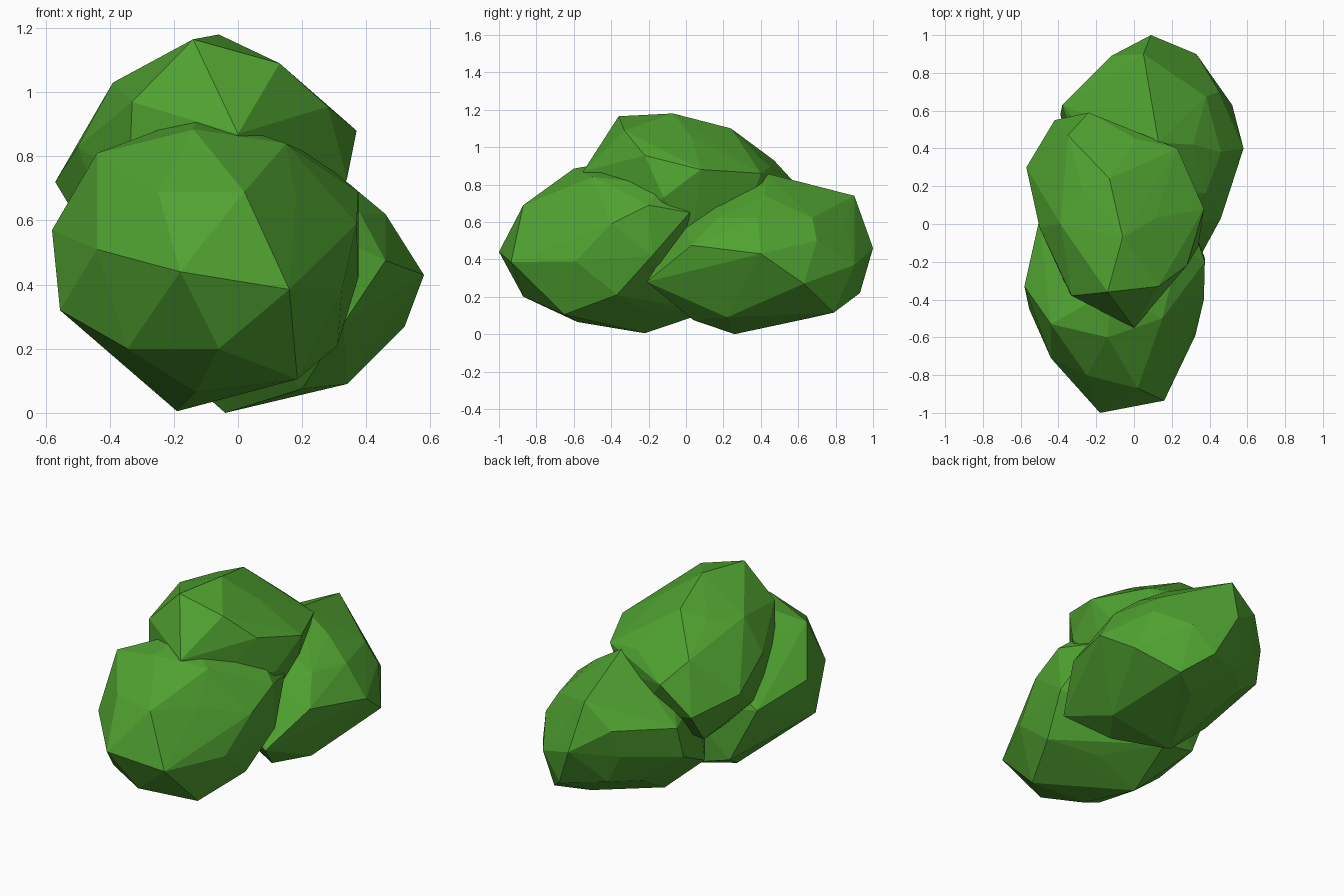
import bpy, bmesh
from mathutils import Vector

leaf = bpy.data.materials.new("leaf_green")
leaf.diffuse_color = (0.08, 0.36, 0.03, 1)


def leaf_clump(name, centre, radii, corners, fill=0.85):
    """Faceted ellipsoid whose nearest vertices are pulled to the given corners."""
    c, r = Vector(centre), Vector(radii)
    bm = bmesh.new()
    bmesh.ops.create_icosphere(bm, subdivisions=2, radius=1)
    free = [v.co.normalized() for v in bm.verts]
    bm.clear()
    pts = []
    for p in map(Vector, corners):
        d = Vector([(p[i] - c[i]) / r[i] for i in range(3)]).normalized()
        free.remove(max(free, key=d.dot))
        pts.append(p)
    pts += [c + d * r * fill for d in free]
    # Close as a clean convex faceted shell
    for p in pts:
        bm.verts.new(p)
    bmesh.ops.convex_hull(bm, input=bm.verts[:])
    bmesh.ops.delete(bm, geom=[v for v in bm.verts if not v.link_faces], context='VERTS')
    bmesh.ops.recalc_face_normals(bm, faces=bm.faces[:])
    me = bpy.data.meshes.new(name)
    bm.to_mesh(me)
    bm.free()
    me.materials.append(leaf)
    ob = bpy.data.objects.new(name, me)
    bpy.context.collection.objects.link(ob)
    return ob


# Front clump
leaf_clump("front_clump", (-0.1, -0.38, 0.46), (0.48, 0.62, 0.46), [
    (-0.18, -1.0, 0.44), (0.16, -0.935, 0.385), (-0.06, -0.87, 0.2),
    (0.02, -0.87, 0.69), (-0.25, -0.8, 0.69), (-0.345, -0.7, 0.2),
    (0.325, -0.59, 0.39), (0.185, -0.65, 0.105), (-0.14, -0.6, 0.885),
    (0.15, -0.5, 0.84), (-0.44, -0.53, 0.81), (-0.44, -0.71, 0.51),
    (-0.58, -0.33, 0.57), (-0.555, -0.45, 0.32), (-0.19, -0.22, 0.005),
    (0.375, -0.2, 0.69), (0.37, -0.4, 0.59), (0.31, -0.37, 0.21),
    (-0.12, -0.35, 0.93), (0.24, -0.13, 0.8), (0.3, 0.02, 0.65),
    (-0.5, 0.03, 0.5), (-0.12, 0.12, 0.12), (-0.35, 0.08, 0.18),
    (0.375, -0.18, 0.42), (-0.13, -0.58, 0.065)])

# Back clump
leaf_clump("back_clump", (0.1, 0.42, 0.43), (0.48, 0.6, 0.43), [
    (0.58, 0.4, 0.43), (0.46, 0.03, 0.475), (0.52, 0.63, 0.27),
    (0.46, 0.38, 0.62), (0.33, 0.9, 0.37), (0.45, 0.7, 0.5),
    (0.09, 1.0, 0.46), (0.05, 0.9, 0.74), (0.13, 0.43, 0.86),
    (0.34, 0.22, 0.09), (-0.04, 0.26, 0.0), (0.33, 0.79, 0.115),
    (0.2, 0.93, 0.22), (0.33, -0.21, 0.28), (-0.12, 0.89, 0.6),
    (-0.38, 0.63, 0.59), (-0.3, 0.25, 0.23), (-0.39, 0.58, 0.4),
    (-0.05, 0.82, 0.25), (0.2, 0.04, 0.075), (0.16, 0.68, 0.09)])

# Top clump
leaf_clump("top_clump", (-0.1, 0.03, 0.72), (0.48, 0.58, 0.46), [
    (-0.06, -0.07, 1.18), (-0.14, -0.36, 1.165), (0.13, -0.33, 1.09),
    (-0.13, 0.24, 1.1), (0.37, 0.08, 0.88), (0.23, 0.4, 0.86),
    (-0.33, -0.38, 0.97), (0.0, -0.55, 0.87), (0.28, -0.22, 0.955),
    (-0.39, 0.0, 1.03), (-0.57, 0.3, 0.72), (-0.42, 0.55, 0.63),
    (-0.24, 0.59, 0.8), (-0.35, 0.47, 0.93), (0.34, -0.12, 0.73),
    (-0.4, 0.4, 0.44), (-0.5, -0.02, 0.83)])
